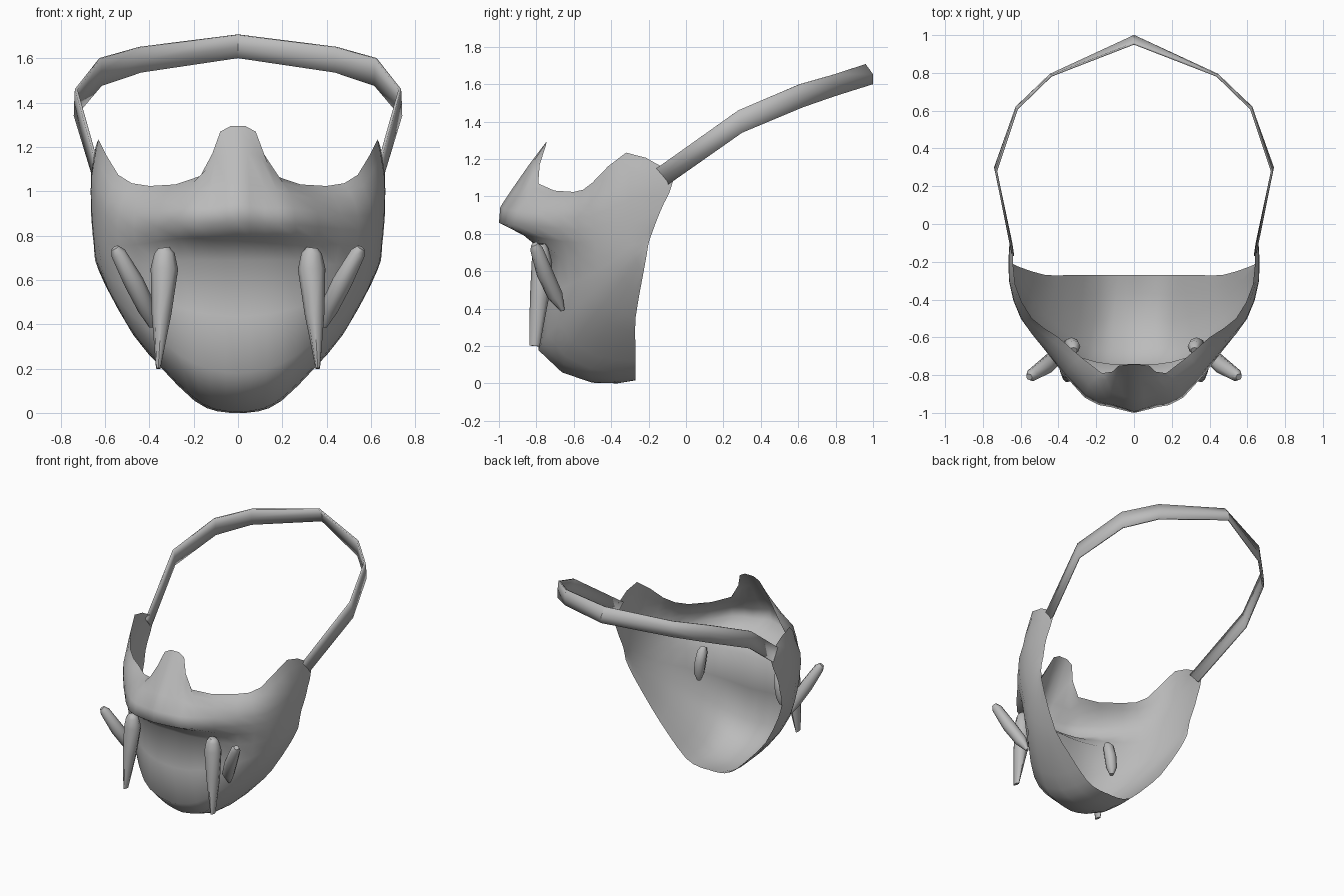
import bpy, bmesh, math
from mathutils import Vector

cube = bpy.data.objects.get("Cube")
if cube:
    bpy.data.objects.remove(cube, do_unlink=True)

grey = bpy.data.materials.new("plain grey")
grey.use_nodes = True
grey.diffuse_color = (0.5, 0.5, 0.5, 1)
grey.node_tree.nodes["Principled BSDF"].inputs["Base Color"].default_value = (0.5, 0.5, 0.5, 1)


def make_object(name, verts, faces, angle=60, thickness=0):
    mesh = bpy.data.meshes.new(name)
    mesh.from_pydata(verts, [], faces)
    bm = bmesh.new()
    bm.from_mesh(mesh)
    bmesh.ops.remove_doubles(bm, verts=bm.verts, dist=0.0005)
    bmesh.ops.recalc_face_normals(bm, faces=bm.faces)
    bm.to_mesh(mesh)
    bm.free()
    mesh.materials.append(grey)
    obj = bpy.data.objects.new(name, mesh)
    bpy.context.collection.objects.link(obj)
    if thickness:
        mod = obj.modifiers.new("thickness", 'SOLIDIFY')
        mod.thickness = thickness
        mod.offset = 0
    bpy.ops.object.select_all(action='DESELECT')
    obj.select_set(True)
    bpy.context.view_layer.objects.active = obj
    bpy.ops.object.shade_smooth_by_angle(angle=math.radians(angle))


def refine(pts):
    """Add a curved midpoint between neighbouring points."""
    pts = [Vector(p) for p in pts]
    out = []
    for i in range(len(pts) - 1):
        a, b = pts[i], pts[i + 1]
        before = pts[i - 1] if i else a
        after = pts[i + 2] if i + 2 < len(pts) else b
        out += [a, (a + b) * 0.5625 - (before + after) * 0.0625]
    return out + [pts[-1]]


def grid_faces(rows, cols, closed=False):
    return [(r * cols + c, r * cols + (c + 1) % cols,
             (r + 1) * cols + (c + 1) % cols, (r + 1) * cols + c)
            for r in range(rows - 1) for c in range(cols if closed else cols - 1)]


# Mask shell: profiles from the upper rim to the back rim, centre line to ear
profiles = [
    [(0, -.745, 1.305), (0, -.93, 1.05), (0, -1, .87), (0, -.74, .70),
     (0, -.79, .19), (0, -.50, .015), (0, -.27, .03)],
    [(.08, -.75, 1.28), (.12, -.89, 1.03), (.12, -.97, .86), (.13, -.74, .70),
     (.13, -.78, .21), (.11, -.50, .03), (.08, -.27, .03)],
    [(.17, -.79, 1.08), (.24, -.85, 1.0), (.26, -.92, .86), (.27, -.71, .70),
     (.26, -.74, .27), (.21, -.51, .09), (.19, -.27, .065)],
    [(.40, -.60, 1.035), (.45, -.65, .96), (.47, -.67, .84), (.44, -.63, .68),
     (.42, -.61, .40), (.37, -.46, .25), (.34, -.27, .21)],
    [(.54, -.50, 1.085), (.59, -.51, .97), (.60, -.49, .84), (.585, -.48, .70),
     (.55, -.45, .53), (.505, -.37, .42), (.47, -.27, .36)],
    [(.63, -.32, 1.245), (.66, -.30, 1.08), (.66, -.30, .92), (.65, -.30, .80),
     (.64, -.28, .70), (.62, -.25, .64), (.60, -.23, .59)],
    [(.64, -.13, 1.17), (.655, -.07, 1.09), (.66, -.12, .97), (.66, -.15, .90),
     (.65, -.18, .82), (.65, -.20, .76), (.645, -.21, .70)],
]
columns = [refine(p) for p in profiles]
rows = [refine(r) for r in zip(*columns)]
rows = [[Vector((-p.x, p.y, p.z)) for p in reversed(r[1:])] + r for r in rows]
lowest = min(p.z for r in rows for p in r)
verts = [(p.x, p.y, p.z - lowest) for r in rows for p in r]
make_object("mask_shell", verts, grid_faces(len(rows), len(rows[0])), angle=75)

# Head strap: a flat band given by its upper, middle and lower edges
upper = [(.64, -.17, 1.14), (.73, .28, 1.46), (.62, .61, 1.60), (.44, .785, 1.65), (0, .955, 1.705)]
middle = [(.645, -.135, 1.10), (.733, .29, 1.40), (.622, .617, 1.54), (.442, .79, 1.59), (0, .995, 1.65)]
lower = [(.65, -.10, 1.06), (.735, .30, 1.34), (.62, .62, 1.475), (.44, .79, 1.535), (0, .995, 1.60)]
edges = [e + [(-x, y, z) for x, y, z in reversed(e[:-1])] for e in (upper, middle, lower)]
make_object("head_strap", sum(edges, []), grid_faces(3, len(edges[0])), angle=30, thickness=0.012)


def tusk(name, path, widths, depths, side, sides=8):
    """Tapered oval horn along a path, closed at both ends."""
    path = [Vector((x * side, y, z)) for x, y, z in path]
    verts = []
    for i, (p, width, depth) in enumerate(zip(path, widths, depths)):
        axis = (path[min(i + 1, len(path) - 1)] - path[max(i - 1, 0)]).normalized()
        u = axis.cross(Vector((0, 1, 0))).normalized()
        v = axis.cross(u)
        for k in range(sides):
            a = math.tau * k / sides
            verts.append(p + u * math.cos(a) * width + v * math.sin(a) * depth)
    n = len(path)
    faces = grid_faces(n, sides, True)
    faces += [tuple(range(sides)), tuple(range((n - 1) * sides, n * sides))]
    make_object(name, verts, faces)


# Two pairs of tusks, with the roots that show inside the mask
round_radii = [.018, .034, .045, .042, .012]
root_radii = [.02, .036, .04, .036, .015]
for side, label in ((1, "left"), (-1, "right")):
    tusk("front_tusk_" + label,
         [(.335, -.775, .745), (.332, -.775, .72), (.332, -.77, .65), (.345, -.785, .45), (.36, -.81, .20)],
         [.025, .046, .062, .045, .010], [.025, .04, .055, .05, .028], side)
    tusk("side_tusk_" + label,
         [(.555, -.81, .745), (.54, -.80, .72), (.47, -.755, .59), (.41, -.70, .47), (.39, -.66, .39)],
         round_radii, round_radii, side)
    tusk("tusk_root_" + label,
         [(.32, -.67, .70), (.32, -.65, .67), (.33, -.64, .59), (.34, -.64, .51), (.34, -.64, .46)],
         root_radii, root_radii, side)
